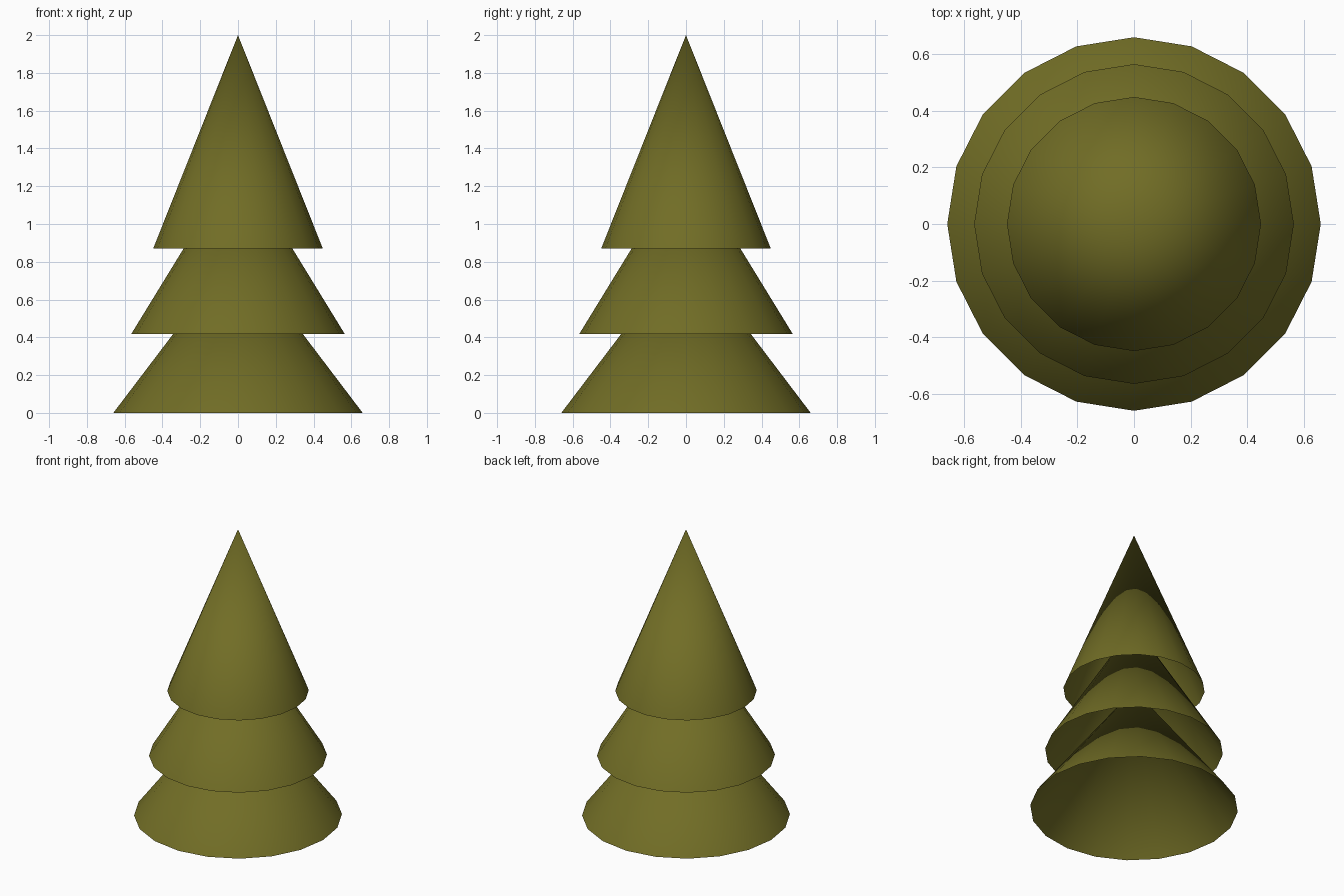
import bpy
import bmesh
import math

if "Cube" in bpy.data.objects:
    bpy.data.objects.remove(bpy.data.objects["Cube"])

foliage = bpy.data.materials.new("olive green")
foliage.diffuse_color = (0.165, 0.153, 0.019, 1)
foliage.use_nodes = True
foliage.node_tree.nodes["Principled BSDF"].inputs["Base Color"].default_value = foliage.diffuse_color


def tier(name, radius, base, tip, sides=20):
    """Open-bottomed smooth cone with one shared tip vertex."""
    bm = bmesh.new()
    rim = [bm.verts.new((radius * math.cos(2 * math.pi * i / sides),
                         radius * math.sin(2 * math.pi * i / sides), base))
           for i in range(sides)]
    top = bm.verts.new((0, 0, tip))
    for i in range(sides):
        face = bm.faces.new((rim[i], rim[(i + 1) % sides], top))
        face.smooth = True
    mesh = bpy.data.meshes.new(name)
    bm.to_mesh(mesh)
    bm.free()
    mesh.materials.append(foliage)
    obj = bpy.data.objects.new(name, mesh)
    bpy.context.collection.objects.link(obj)


# Three nested foliage tiers, bottom to top
tier("lower_branches", 0.66, 0.0, 0.87)
tier("middle_branches", 0.565, 0.418, 1.34)
tier("upper_branches", 0.449, 0.87, 2.0)
